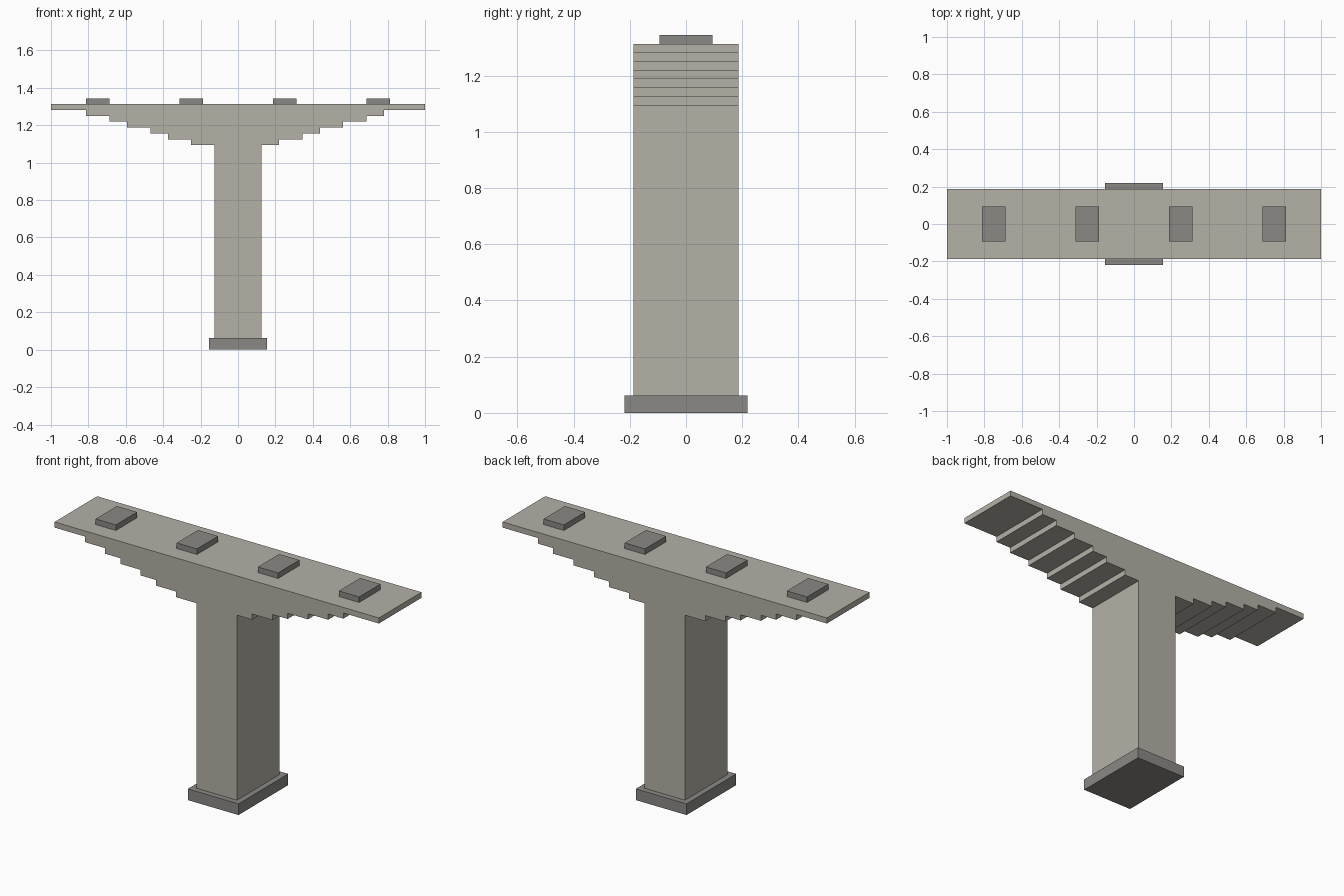
import bpy
import bmesh

U = 1 / 32  # building module

cube = bpy.data.objects.get("Cube")
if cube:
    bpy.data.objects.remove(cube, do_unlink=True)


def make_material(name, rgb):
    mat = bpy.data.materials.new(name)
    mat.use_nodes = True
    color = (*rgb, 1)
    mat.diffuse_color = color
    bsdf = next(n for n in mat.node_tree.nodes if n.type == "BSDF_PRINCIPLED")
    bsdf.inputs["Base Color"].default_value = color
    return mat


def extrude_profile(name, points, half_depth, mat):
    """Extrude an x-z outline, given in modules, along y."""
    bm = bmesh.new()
    face = bm.faces.new([bm.verts.new((x * U, -half_depth * U, z * U)) for x, z in points])
    result = bmesh.ops.extrude_face_region(bm, geom=[face])
    verts = [g for g in result["geom"] if isinstance(g, bmesh.types.BMVert)]
    bmesh.ops.translate(bm, verts=verts, vec=(0, 2 * half_depth * U, 0))
    bmesh.ops.recalc_face_normals(bm, faces=bm.faces)
    mesh = bpy.data.meshes.new(name)
    bm.to_mesh(mesh)
    bm.free()
    mesh.materials.append(mat)
    obj = bpy.data.objects.new(name, mesh)
    bpy.context.collection.objects.link(obj)
    return obj


def block(name, x0, x1, z0, z1, half_depth, mat):
    return extrude_profile(name, [(x0, z0), (x1, z0), (x1, z1), (x0, z1)], half_depth, mat)


def stair(reaches, side):
    """Underside of one cantilever, from the column outwards."""
    points = [(side * 4, 2), (side * 4, 35)]
    for i, reach in enumerate(reaches):
        points += [(side * reach, 35 + i), (side * reach, 36 + i)]
    return points


concrete = make_material("light concrete", (0.46, 0.44, 0.39))
dark_concrete = make_material("dark concrete", (0.255, 0.25, 0.235))

# Column and stepped cap as one solid, with slightly uneven steps on each side
left_side = stair((7, 11, 14, 18, 22, 25, 32), 1)
right_side = stair((8, 12, 15, 19, 22, 26, 32), -1)
extrude_profile("column_and_stepped_cap", left_side + right_side[::-1], 6, concrete)

# Footing
block("footing", -5, 5, 0, 2, 7, dark_concrete)

# Bearing pads along the top
for i, x in enumerate((-24, -8, 8, 24)):
    block(f"bearing_pad_{i + 1}", x - 2, x + 2, 42, 43, 3, dark_concrete)
